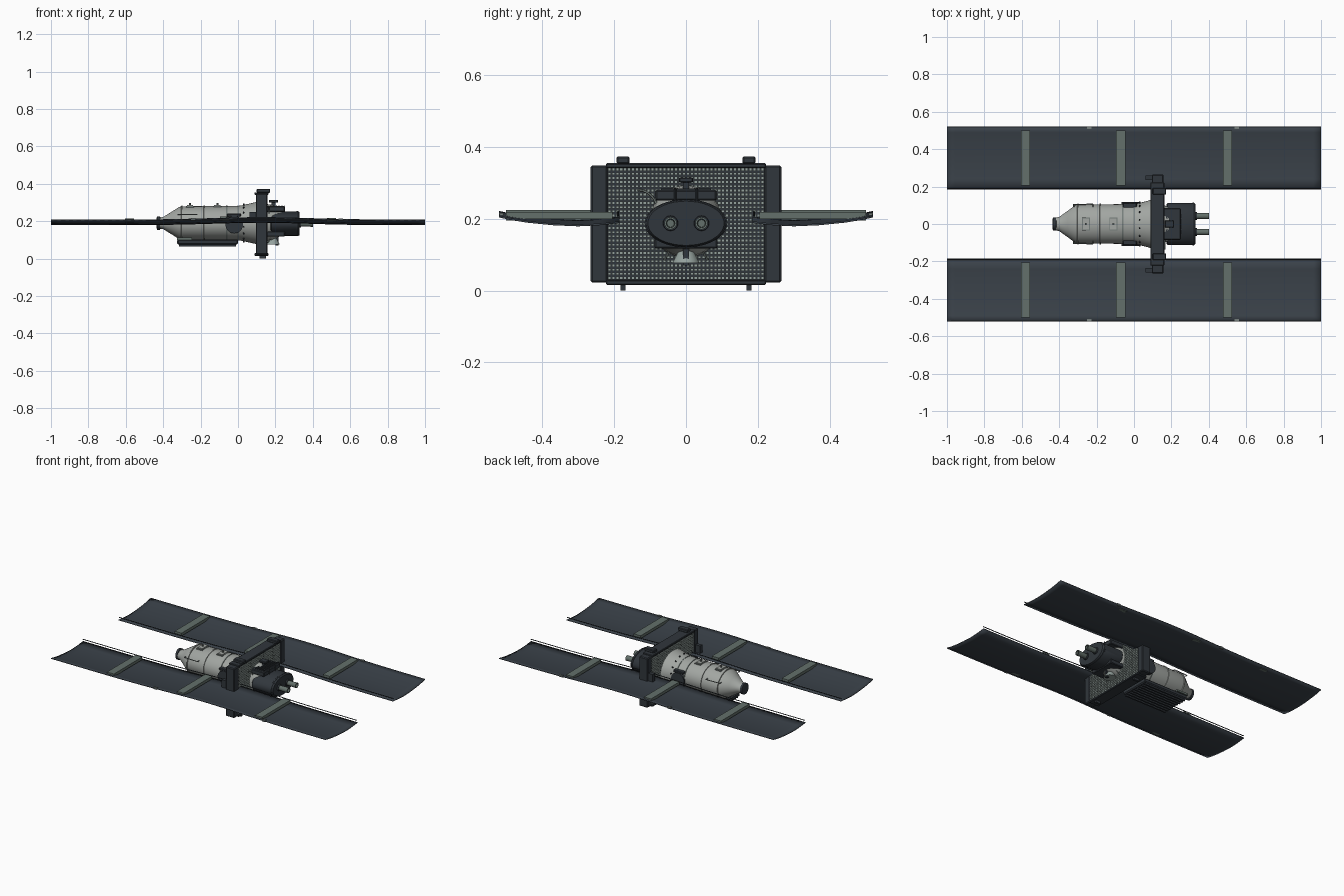
import bpy, bmesh, math
from mathutils import Vector

cube = bpy.data.objects.get("Cube")
if cube:
    bpy.data.objects.remove(cube)

CZ = 0.19          # height of the hull axis


def material(name, r, g, b):
    m = bpy.data.materials.new(name)
    m.use_nodes = True
    m.diffuse_color = (r, g, b, 1)
    m.node_tree.nodes["Principled BSDF"].inputs["Base Color"].default_value = (r, g, b, 1)
    return m


SOLAR = material("solar slate", .042, .053, .066)
STRIP = material("strip green grey", .125, .16, .145)
HULL = material("hull grey", .36, .38, .36)
DARK = material("dark frame", .03, .037, .045)
MESH = material("lattice grey", .3, .36, .34)
TRIM = material("trim grey", .18, .21, .2)


def finish(name, bm, mat, smooth=False):
    bmesh.ops.recalc_face_normals(bm, faces=bm.faces)
    me = bpy.data.meshes.new(name)
    bm.to_mesh(me)
    bm.free()
    ob = bpy.data.objects.new(name, me)
    bpy.context.collection.objects.link(ob)
    me.materials.append(mat)
    if smooth:
        bpy.ops.object.select_all(action='DESELECT')
        ob.select_set(True)
        bpy.context.view_layer.objects.active = ob
        bpy.ops.object.shade_smooth_by_angle(angle=math.radians(35))
    return ob


def box(name, x, y, z, mat, bevel=0):
    """Box from (min, max) ranges."""
    bm = bmesh.new()
    bmesh.ops.create_cube(bm, size=1)
    for v in bm.verts:
        v.co = [(a + b) / 2 + c * (b - a) for (a, b), c in zip((x, y, z), v.co)]
    ob = finish(name, bm, mat)
    if bevel:
        mod = ob.modifiers.new("Bevel", 'BEVEL')
        mod.width = bevel
        mod.segments = 1
    return ob


def lathe(name, profile, mat, y=0, z=CZ, sy=1, sz=1, n=40):
    """Capped elliptical body along x from (x, radius) points."""
    bm = bmesh.new()
    rings = []
    for px, r in profile:
        rings.append([bm.verts.new((px, y + sy * r * math.cos(math.tau * i / n),
                                    z + sz * r * math.sin(math.tau * i / n))) for i in range(n)])
    for a, b in zip(rings, rings[1:]):
        for i in range(n):
            bm.faces.new((a[i], a[(i + 1) % n], b[(i + 1) % n], b[i]))
    bm.faces.new(rings[0])
    bm.faces.new(rings[-1])
    return finish(name, bm, mat, True)


def tube(name, points, r, mat, r2=None, n=10):
    """Straight round rods joined through the points."""
    bm = bmesh.new()
    for a, b in zip(points, points[1:]):
        a, b = Vector(a), Vector(b)
        d = b - a
        made = bmesh.ops.create_cone(bm, cap_ends=True, segments=n, radius1=r,
                                     radius2=r if r2 is None else r2, depth=d.length)
        q = d.to_track_quat('Z', 'Y')
        for v in made["verts"]:
            v.co = q @ v.co + (a + b) / 2
    return finish(name, bm, mat, True)


# Solar wings: shallow trough section, gently arched along the length
def arch(x):
    return .013 * math.exp(-((x - .12) / .36) ** 2)


SECTION = [(.185, .19), (.24, .184), (.3, .181), (.37, .184), (.44, .191), (.49, .199), (.52, .206)]
for side, label in ((1, "back"), (-1, "front")):
    bm = bmesh.new()
    steps = 48
    grid = []
    for i in range(steps + 1):
        x = -1 + 2 * i / steps
        grid.append([bm.verts.new((x, side * y, z + arch(x))) for y, z in SECTION])
    for a, b in zip(grid, grid[1:]):
        for j in range(len(SECTION) - 1):
            bm.faces.new((a[j], b[j], b[j + 1], a[j + 1]))
    wing = finish(label + "_solar_wing", bm, SOLAR, True)
    solid = wing.modifiers.new("Thickness", 'SOLIDIFY')
    solid.thickness = .005
    solid.offset = 0
    # slim rail along the inner edge
    xs = [-1 + i / 10 for i in range(21)]
    tube(label + "_wing_rail", [(x, side * .189, .206 + arch(x)) for x in xs], .0028, DARK, n=6)
    for x in (-.58, -.07, .5):
        lo, hi = sorted((side * .205, side * .5))
        box(label + "_wing_strip", (x - .025, x + .025), (lo, hi),
            (.195 + arch(x), .214 + arch(x)), STRIP)
    for x in (-.24, .55):
        lo, hi = sorted((side * .508, side * .52))
        box(label + "_wing_clip", (x - .012, x + .012), (lo, hi),
            (.2 + arch(x), .212 + arch(x)), TRIM)

# Main hull
lathe("hull", [(-.42, .034), (-.4, .038), (-.355, .07), (-.315, .1), (-.3, .104),
               (-.06, .106), (0, .107), (.02, .11), (.095, .13)], HULL, sz=.86)
lathe("nose_ring", [(-.435, .028), (-.432, .036), (-.418, .036), (-.415, .03)], DARK)
for x in (-.3, -.18, -.06, 0):
    lathe("hull_band", [(x - .004, .104), (x - .003, .109), (x + .003, .109), (x + .004, .104)],
          TRIM if x > -.1 else HULL, sz=.86)

# Rivets around the skirt
for i in range(16):
    a = math.tau * (i + .5) / 16
    y, z = math.cos(a), math.sin(a) * .86
    tube("skirt_stud", [(.03, .108 * y, CZ + .108 * z), (.03, .122 * y, CZ + .122 * z)],
         .004, DARK, n=6)

# Roof hatches with lugs and handrails
for x in (-.257, -.11):
    box("hatch_rim", (x - .022, x + .022), (-.035, .035), (.27, .282), TRIM)
    box("hatch", (x - .017, x + .017), (-.03, .03), (.275, .286), HULL)
    tube("hatch_lug", [(x, 0, .28), (x, 0, .297)], .006, TRIM)
for s in (-1, 1):
    tube("hull_handrail", [(-.32, s * .09, .235), (-.32, s * .103, .235),
                           (-.22, s * .107, .235), (-.22, s * .09, .235)], .003, TRIM, n=6)
    # round side bosses
    tube("side_boss", [(-.02, s * .08, .182), (-.02, s * .117, .182)], .047, DARK, n=28)
    lo, hi = sorted((s * .085, s * .113))
    box("side_bracket", (-.06, .015), (lo, hi), (.225, .24), DARK, .003)
    # lower corner tabs beside the tray
    lo, hi = sorted((s * .08, s * .106))
    box("tray_tab", (-.325, -.245), (lo, hi), (.1, .112), STRIP)

# Underside tray with ribs
box("under_tray", (-.325, .0), (-.1, .1), (.075, .103), DARK, .006)
for i in range(9):
    y = -.088 + i * .022
    box("tray_rib", (-.315, -.01), (y - .005, y + .005), (.065, .078), DARK)

# Square shield plate with rims and side pads
box("shield_plate", (.1, .15), (-.22, .22), (.02, .35), DARK)
for z in (.02, .345):
    box("shield_rim", (.088, .162), (-.222, .222), (z - .005, z + .009), DARK, .003)
for s in (-1, 1):
    lo, hi = sorted((s * .218, s * .265))
    box("side_pad", (.095, .158), (lo, hi), (.022, .348), DARK, .005)
    lo, hi = sorted((s * .235, s * .258))
    box("pad_block", (.062, .1), (lo, hi), (.2, .25), DARK)
    box("top_tab", (.1, .172), (s * .175 - .018, s * .175 + .018), (.352, .373), DARK, .004)
    box("bottom_tab", (.115, .15), (s * .175 - .007, s * .175 + .007), (0, .02), DARK)

# Lattice cells on both shield faces
for x, label in ((.095, "inner"), (.149, "outer")):
    cell = box(label + "_lattice", (x, x + .006), (-.217, -.2085), (.031, .0385), MESH)
    for name, count, offset in (("Columns", 40, (0, .0109, 0)), ("Rows", 27, (0, 0, .0116))):
        arr = cell.modifiers.new(name, 'ARRAY')
        arr.count = count
        arr.use_relative_offset = False
        arr.use_constant_offset = True
        arr.constant_offset_displace = offset

# Engine section
lathe("engine_collar", [(.15, .1), (.18, .096), (.235, .066)], HULL, z=.192)
lathe("engine_drum", [(.175, .106), (.18, .112), (.322, .112), (.33, .106)], DARK, z=.187, sz=.58)
lathe("engine_end_band", [(.312, .112), (.314, .115), (.321, .115), (.323, .112)], DARK, z=.187, sz=.58)
for s in (-1, 1):
    lathe("thruster", [(.32, .015), (.4, .017), (.4, .012), (.36, .01)], STRIP, y=s * .043, z=.187, n=20)
    lathe("thruster_collar", [(.325, .022), (.338, .02)], DARK, y=s * .043, z=.187, n=20)
box("upper_equipment_box", (.155, .25), (-.085, .085), (.25, .28), DARK, .004)
box("lower_equipment_box", (.155, .25), (-.088, .088), (.117, .145), DARK, .004)
for i in range(5):
    x = .175 + i * .015
    box("equipment_fin", (x - .003, x + .003), (-.07, .07), (.278, .284), DARK)

# Mast above and flared horn below
box("mast", (.18, .2), (-.008, .008), (.27, .31), DARK)
box("mast_head", (.165, .215), (-.02, .02), (.3, .314), DARK, .003)
box("horn_spine", (.2, .216), (-.008, .008), (.07, .13), DARK)
tube("flared_horn", [(.185, 0, .12), (.185, 0, .076)], .016, MESH, r2=.038, n=24)
for s in (-1, 1):
    tube("whip_antenna", [(.25, s * .03, .23), (.25, s * .03, .285)], .003, DARK, n=6)
    tube("lower_strut", [(.16, s * .06, .085), (.18, s * .04, .12)], .003, MESH, n=6)

# Looped cable
tube("cable", [(.165, -.135 + .055 * math.sin(i * math.pi / 12),
                .225 + .055 * math.cos(i * math.pi / 12)) for i in range(7)], .003, MESH, n=6)
